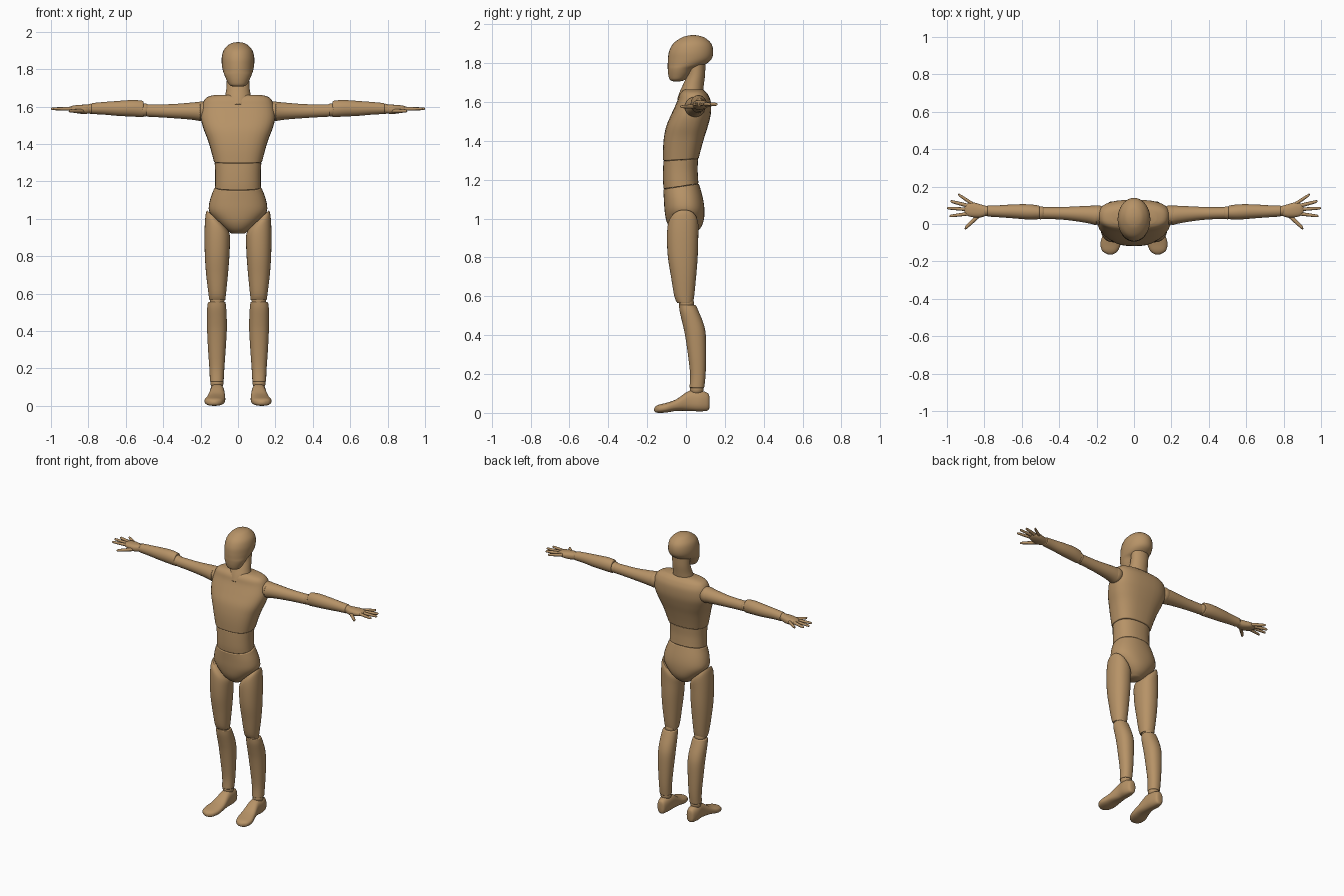
import bpy
import bmesh
import math
from mathutils import Vector

cube = bpy.data.objects.get("Cube")
if cube:
    bpy.data.objects.remove(cube, do_unlink=True)

# Single wood colour
TAN = (0.47, 0.29, 0.135, 1.0)
wood = bpy.data.materials.new("tan_wood")
wood.use_nodes = True
wood.diffuse_color = TAN
shader = wood.node_tree.nodes["Principled BSDF"]
shader.inputs["Base Color"].default_value = TAN
shader.inputs["Roughness"].default_value = 0.6


def finish(name, bm):
    """Turn a bmesh into a smooth wooden part."""
    bmesh.ops.recalc_face_normals(bm, faces=bm.faces[:])
    mesh = bpy.data.meshes.new(name)
    bm.to_mesh(mesh)
    bm.free()
    mesh.materials.append(wood)
    for face in mesh.polygons:
        face.use_smooth = True
    part = bpy.data.objects.new(name, mesh)
    bpy.context.collection.objects.link(part)
    return part


def smooth_path(sections, steps=4):
    """Catmull-Rom interpolation between the key cross-sections."""
    keys = [list(s) + [0] * (7 - len(s)) for s in sections]
    last = len(keys) - 1
    result = []
    for i in range(last):
        before, start = keys[max(i - 1, 0)], keys[i]
        end, after = keys[i + 1], keys[min(i + 2, last)]
        for k in range(steps):
            u = k / steps
            result.append([
                q + u * ((r - p) / 2 + u * ((2 * p - 5 * q + 4 * r - s) / 2
                                            + u * (3 * (q - r) + s - p) / 2))
                for p, q, r, s in zip(before, start, end, after)])
    result.append(keys[last])
    return result


def loft(name, axis, sections, side=1, power=2.0, count=32, edge=0.006):
    """Loft rounded sections: (position, a_min, a_max, b_min, b_max, tilt_a, tilt_b)."""
    bm = bmesh.new()
    rings = []
    for t, a0, a1, b0, b1, tilt_a, tilt_b in smooth_path(sections):
        ring = []
        for k in range(count):
            angle = math.tau * k / count
            c, s = math.cos(angle), math.sin(angle)
            da = (a1 - a0) / 2 * math.copysign(abs(c) ** (2 / power), c)
            db = (b1 - b0) / 2 * math.copysign(abs(s) ** (2 / power), s)
            point = [(a0 + a1) / 2 + da, (b0 + b1) / 2 + db]
            point.insert(axis, t + tilt_a * da + tilt_b * db)
            point[0] *= side
            ring.append(bm.verts.new(point))
        rings.append(ring)
    for low, high in zip(rings, rings[1:]):
        for k in range(count):
            n = (k + 1) % count
            bm.faces.new((low[k], low[n], high[n], high[k]))
    bm.faces.new(rings[0])
    bm.faces.new(rings[-1])
    part = finish(name, bm)
    if edge:
        bevel = part.modifiers.new("soft_edge", "BEVEL")
        bevel.width = edge
        bevel.segments = 2
        bevel.limit_method = "ANGLE"
        bevel.angle_limit = math.radians(50)
        bevel.harden_normals = True
    return part


def torso(name, rows, **options):
    """Symmetric vertical loft from (z, half_width, y_front, y_back, tilt)."""
    return loft(name, 2, [(z, -w, w, f, b, 0, *tilt) for z, w, f, b, *tilt in rows],
                **options)


def ball(name, centre, radius, side):
    """Joint ball."""
    bm = bmesh.new()
    bmesh.ops.create_uvsphere(bm, u_segments=24, v_segments=14, radius=radius)
    bmesh.ops.translate(bm, verts=bm.verts[:],
                        vec=Vector((centre[0] * side, centre[1], centre[2])))
    return finish(name, bm)


# Head and neck
torso("head", [
    (1.706, .02, -.065, -.03), (1.714, .044, -.083, -.005),
    (1.74, .06, -.091, .022), (1.77, .073, -.094, .05),
    (1.79, .08, -.094, .095), (1.82, .086, -.093, .131),
    (1.86, .087, -.087, .14), (1.9, .077, -.066, .13),
    (1.93, .05, -.025, .098), (1.941, .026, .008, .066),
    (1.944, .004, .033, .041)], edge=0)
torso("neck", [
    (1.61, .066, -.047, .085), (1.65, .069, -.033, .088),
    (1.69, .063, -.015, .092), (1.74, .06, .005, .098),
    (1.8, .06, .01, .1)])

# Trunk
torso("chest", [
    (1.302, .128, -.118, .065, .06), (1.36, .143, -.118, .078),
    (1.42, .161, -.113, .095), (1.48, .184, -.1, .114),
    (1.54, .199, -.074, .128), (1.6, .193, -.047, .128),
    (1.635, .18, -.036, .115), (1.653, .158, -.024, .1),
    (1.663, .12, -.01, .088)], power=2.6)
torso("waist", [
    (1.165, .123, -.115, .064, .15), (1.2, .122, -.118, .062, .1),
    (1.25, .122, -.118, .06, .05), (1.302, .125, -.116, .062, .06)],
    power=2.3)
torso("pelvis", [
    (.92, .035, -.045, .04), (.945, .07, -.078, .07),
    (.985, .113, -.1, .09), (1.04, .154, -.11, .095),
    (1.1, .15, -.114, .088), (1.165, .126, -.117, .067, .15)], power=2.2)

# Finger paths: base and tip as (x, y), plus thickness
FINGERS = {
    "little_finger": ((.86, .105), (.94, .158), .010),
    "ring_finger": ((.87, .093), (.982, .122), .010),
    "middle_finger": ((.87, .077), (1.0, .085), .009),
    "index_finger": ((.87, .057), (.987, .042), .009),
    "thumb": ((.82, .055), (.905, -.024), .014),
}

for side, label in ((1, "left_"), (-1, "right_")):
    # Arm
    ball(label + "shoulder_joint", (.195, .048, 1.575), .052, side)
    loft(label + "upper_arm", 0, [
        (.2, -.008, .098, 1.522, 1.626), (.25, .005, .097, 1.53, 1.621),
        (.35, .02, .092, 1.538, 1.613), (.43, .026, .09, 1.543, 1.612),
        (.492, .028, .09, 1.546, 1.612)], side)
    ball(label + "elbow_joint", (.5, .06, 1.582), .035, side)
    loft(label + "forearm", 0, [
        (.505, .026, .098, 1.543, 1.63), (.56, .024, .105, 1.546, 1.635),
        (.64, .03, .105, 1.55, 1.63), (.72, .036, .1, 1.557, 1.624),
        (.785, .04, .1, 1.56, 1.618)], side)
    ball(label + "wrist_joint", (.787, .07, 1.588), .027, side)

    # Hand
    loft(label + "palm", 0, [
        (.79, .045, .096, 1.565, 1.61), (.82, .035, .105, 1.56, 1.61),
        (.86, .036, .115, 1.564, 1.608), (.89, .044, .11, 1.572, 1.603),
        (.905, .06, .095, 1.58, 1.596)], side, power=2.4)
    for finger, (base, tip, r) in FINGERS.items():
        height = 1.576 if finger == "thumb" else 1.588
        rows = []
        for u, scale in ((0, 1.1), (.5, 1), (.9, .8), (.98, .5), (1, .1)):
            x = base[0] + u * (tip[0] - base[0])
            y = base[1] + u * (tip[1] - base[1])
            w, h = r * scale, min(r, .01) * scale
            rows.append((x, y - w, y + w, height - h, height + h))
        loft(label + finger, 0, rows, side, count=12, edge=0)

    # Leg
    loft(label + "thigh", 2, [
        (.565, .068, .153, -.045, .035), (.6, .064, .158, -.06, .042),
        (.7, .054, .17, -.077, .052), (.8, .046, .177, -.093, .06),
        (.9, .043, .179, -.098, .063, .35),
        (.965, .044, .174, -.093, .064, .8),
        (.992, .052, .165, -.075, .055, .95)], side, power=2.2)
    ball(label + "knee_joint", (.112, .002, .563), .039, side)
    loft(label + "shin", 2, [
        (.128, .077, .15, .018, .094), (.2, .073, .153, .021, .101),
        (.3, .066, .16, .01, .104), (.4, .06, .165, -.005, .102),
        (.46, .06, .166, -.018, .09), (.52, .063, .165, -.032, .066),
        (.556, .067, .16, -.036, .05)], side, power=2.2)
    ball(label + "ankle_joint", (.113, .055, .122), .035, side)

    # Foot
    loft(label + "foot", 1, [
        (.121, .098, .122, .03, .08), (.112, .084, .138, .012, .102),
        (.07, .075, .15, .008, .115), (.015, .072, .15, .01, .113),
        (-.05, .068, .165, .01, .07), (-.1, .07, .179, .002, .052),
        (-.14, .084, .172, 0, .042), (-.158, .104, .15, .004, .032),
        (-.164, .12, .135, .012, .022)], side, power=2.5, edge=0)
